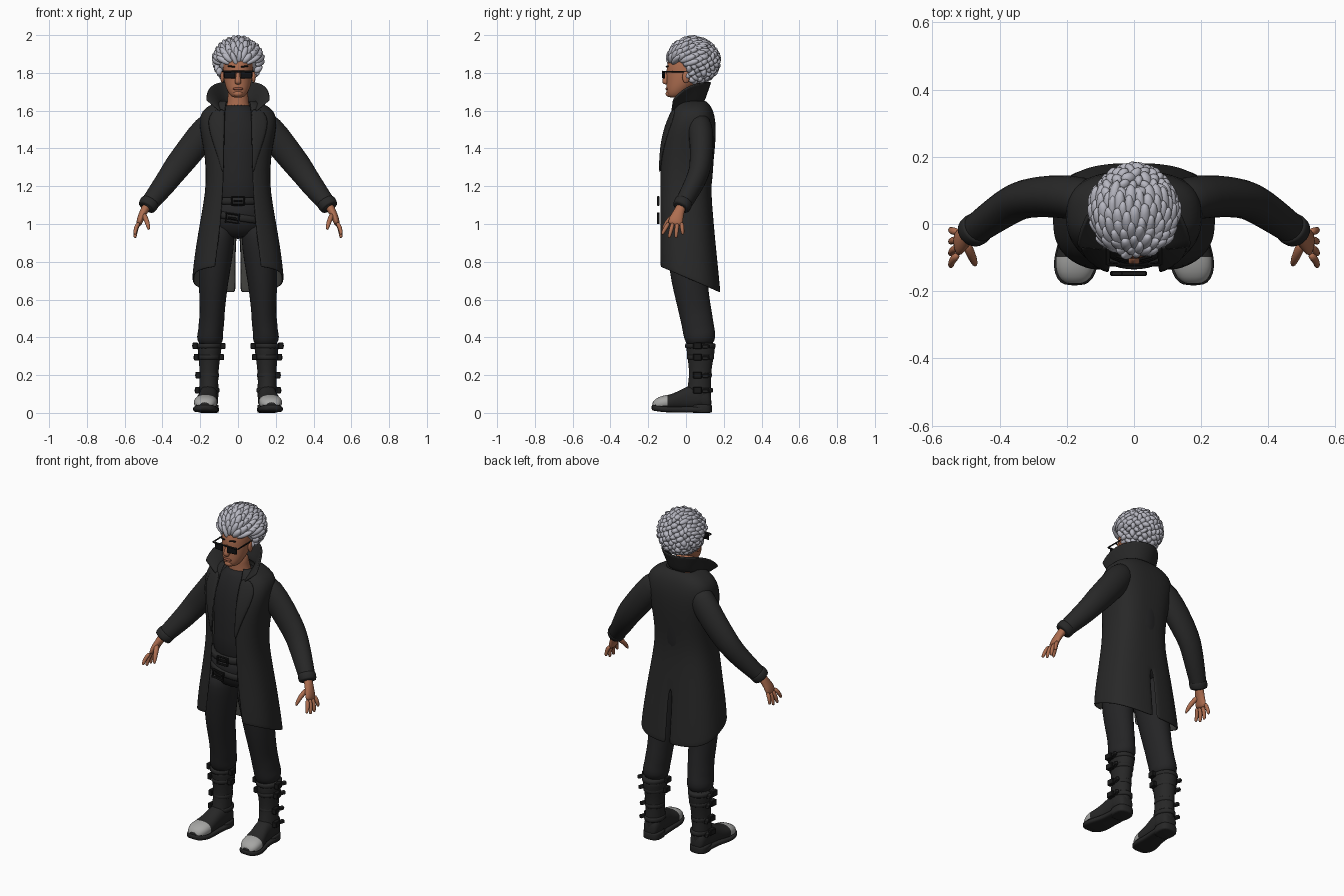
import bpy, bmesh, math, random
from mathutils import Vector, Matrix

random.seed(4)
if "Cube" in bpy.data.objects:
    bpy.data.objects.remove(bpy.data.objects["Cube"])


def material(name, r, g, b):
    m = bpy.data.materials.new(name)
    m.use_nodes = True
    m.diffuse_color = (r, g, b, 1)
    node = next(n for n in m.node_tree.nodes if n.type == "BSDF_PRINCIPLED")
    node.inputs["Base Color"].default_value = (r, g, b, 1)
    node.inputs["Roughness"].default_value = 0.8
    return m


COAT = material("coat black", .021, .021, .021)
LINING = material("lining grey", .06, .06, .055)
CLOTH = material("shirt and trouser black", .018, .018, .019)
LEATHER = material("leather black", .02, .02, .02)
METAL = material("buckle black", .01, .01, .01)
SKIN = material("brown skin", .42, .155, .08)
LIP = material("lip brown", .27, .085, .05)
HAIR = material("silver hair", .47, .47, .53)
TOE = material("toe cap grey", .38, .38, .37)
GLASS = material("lens black", .006, .006, .007)


def finish(name, bm, mats, mirror=False, subsurf=0, thick=0, smooth=True, bevel=0):
    me = bpy.data.meshes.new(name)
    for f in bm.faces:
        f.smooth = smooth
    bm.to_mesh(me)
    bm.free()
    ob = bpy.data.objects.new(name, me)
    bpy.context.collection.objects.link(ob)
    for m in mats:
        me.materials.append(m)
    if mirror:
        mod = ob.modifiers.new("mirror", "MIRROR")
        mod.merge_threshold = .002
    if thick:
        mod = ob.modifiers.new("thickness", "SOLIDIFY")
        mod.thickness = thick
        mod.material_offset = len(mats) - 1
    if bevel:
        ob.modifiers.new("bevel", "BEVEL").width = bevel
    if subsurf:
        mod = ob.modifiers.new("smooth", "SUBSURF")
        mod.levels = mod.render_levels = subsurf
    return ob


def add_loft(bm, rings, n=12, ref=(0, 1, 0), axis=None, e=1):
    """Rings are (x, y, z, width radius, radius along ref)."""
    pts = [Vector(r[:3]) for r in rings]
    loops = []
    for i, r in enumerate(rings):
        t = Vector(axis) if axis else pts[min(i + 1, len(pts) - 1)] - pts[max(i - 1, 0)]
        t.normalize()
        u = Vector(ref) - t * t.dot(Vector(ref))
        u.normalize()
        v = t.cross(u)
        loop = []
        for k in range(n):
            c, s = math.cos(math.tau * k / n), math.sin(math.tau * k / n)
            c, s = math.copysign(abs(c) ** e, c), math.copysign(abs(s) ** e, s)
            loop.append(bm.verts.new(pts[i] + u * r[4] * c + v * r[3] * s))
        loops.append(loop)
    for a, b in zip(loops, loops[1:]):
        for k in range(n):
            bm.faces.new((a[k], a[k - 1], b[k - 1], b[k]))
    bm.faces.new(loops[0])
    bm.faces.new(loops[-1][::-1])
    bmesh.ops.recalc_face_normals(bm, faces=bm.faces)


def loft(name, rings, mat, mirror=False, subsurf=1, **kw):
    bm = bmesh.new()
    add_loft(bm, rings, **kw)
    return finish(name, bm, [mat], mirror, subsurf)


def sheet(name, rows, mats, thick, subsurf=1):
    """Mirrored cloth sheet through rows of points, facing away from the body."""
    bm = bmesh.new()
    grid = [[bm.verts.new(p) for p in row] for row in rows]
    for a, b in zip(grid, grid[1:]):
        for k in range(len(a) - 1):
            bm.faces.new((a[k], a[k + 1], b[k + 1], b[k]))
    bm.normal_update()
    out = sum(f.normal.dot(f.calc_center_median() * Vector((1, 1, 0))) for f in bm.faces)
    if out < 0:
        bmesh.ops.reverse_faces(bm, faces=bm.faces)
    return finish(name, bm, mats, True, subsurf, thick)


def box(name, centre, size, mat, mirror=False, rot=(0, 0, 0), bevel=.003):
    bm = bmesh.new()
    turn = Matrix.Rotation(rot[2], 4, "Z") @ Matrix.Rotation(rot[1], 4, "Y") @ Matrix.Rotation(rot[0], 4, "X")
    bmesh.ops.create_cube(bm, size=1, matrix=Matrix.Translation(centre) @ turn @ Matrix.Diagonal((*size, 1)))
    return finish(name, bm, [mat], mirror, smooth=False, bevel=bevel)


def ball(name, centre, radii, mat, mirror=False):
    bm = bmesh.new()
    bmesh.ops.create_uvsphere(bm, u_segments=16, v_segments=10, radius=1,
                              matrix=Matrix.Translation(centre) @ Matrix.Diagonal((*radii, 1)))
    return finish(name, bm, [mat], mirror)


# Long coat: height, half width, front, back, opening, back slit, hem tilt
COAT_RINGS = [
    (1.655, .09, -.05, .10, .06, 0, 0), (1.635, .14, -.06, .125, .065, 0, 0),
    (1.60, .195, -.075, .145, .068, 0, 0), (1.54, .207, -.105, .158, .07, 0, 0),
    (1.46, .195, -.13, .158, .072, 0, 0), (1.36, .175, -.142, .15, .074, 0, 0),
    (1.22, .167, -.145, .132, .078, 0, 0), (1.1, .185, -.145, .138, .085, 0, 0),
    (.97, .208, -.145, .152, .095, 0, -.1), (.94, .213, -.145, .155, .098, .01, -.13),
    (.82, .232, -.147, .17, .11, .011, -.3), (.72, .242, -.147, .182, .12, .012, -.42),
    (.708, .242, -.147, .182, .12, .012, -.42)]
POWER = .75


def coat_row(z, w, front, back, opening, slit, tilt, steps=18):
    start = math.asin((opening / w) ** (1 / POWER))
    end = math.pi - math.asin((slit / w) ** (1 / POWER))
    yc, d, row = (front + back) / 2, (back - front) / 2, []
    for k in range(steps + 1):
        a = start + (end - start) * k / steps
        c = math.cos(a)
        y = yc - d * math.copysign(abs(c) ** POWER, c)
        row.append((w * max(math.sin(a), 0) ** POWER, y, z + tilt * (y - yc)))
    return row


def coat_front(x, z):
    for hi, lo in zip(COAT_RINGS, COAT_RINGS[1:]):
        if lo[0] <= z <= hi[0]:
            t = (hi[0] - z) / (hi[0] - lo[0])
            w, f, b = (hi[i] + (lo[i] - hi[i]) * t for i in (1, 2, 3))
            s = min(x / w, .97) ** (1 / POWER)
            return (f + b) / 2 - (b - f) / 2 * (1 - s * s) ** (POWER / 2)


sheet("long_coat", [coat_row(*r) for r in COAT_RINGS], [COAT, LINING], .01)

# Lapels lie just above the coat front
sheet("lapels", [[(x, coat_front(x, z) - .008, z) for x in (a, (a + b) / 2, b)] for a, b, z in
      [(.07, .125, 1.61), (.07, .16, 1.57), (.072, .162, 1.52), (.073, .14, 1.44), (.075, .11, 1.36), (.077, .084, 1.27)]],
      [COAT], .01)

# Raised collar
low = [(0, .10, 1.64), (.06, .085, 1.64), (.092, .03, 1.635), (.097, -.03, 1.615), (.082, -.08, 1.575)]
high = [(0, .14, 1.75), (.075, .12, 1.75), (.13, .055, 1.742), (.165, -.015, 1.71), (.172, -.068, 1.65)]
sheet("collar", [[Vector(a).lerp(Vector(b), t) for a, b in zip(low, high)] for t in (0, .5, .97, 1)], [COAT], .012)

# Sleeves and cuffs
loft("sleeves", [(.11, .06, 1.56, .06, .06), (.16, .077, 1.51, .082, .07), (.24, .085, 1.405, .08, .066),
                 (.325, .077, 1.30, .074, .06), (.36, .06, 1.25, .066, .057), (.40, .035, 1.195, .062, .054),
                 (.47, -.015, 1.108, .048, .047), (.49, -.03, 1.08, .047, .045)], COAT, True)
loft("cuffs", [(.462, -.009, 1.122, .05, .048), (.465, -.012, 1.117, .055, .052),
               (.483, -.025, 1.09, .052, .05), (.486, -.028, 1.085, .047, .046)], COAT, True)

# Hands with four fingers and a thumb
bm = bmesh.new()
add_loft(bm, [(.48, -.022, 1.10, .027, .03), (.497, -.035, 1.07, .022, .028), (.512, -.048, 1.04, .02, .037),
              (.522, -.056, 1.01, .018, .042), (.526, -.06, .992, .012, .036)], n=10)
for i, tip_z in enumerate((.95, .932, .932, .95)):
    base = Vector((.523, -.09 + .022 * i, 1.01))
    tip = Vector((.545, -.125 + .036 * i, tip_z))
    knuckle = base.lerp(tip, .5) + Vector((.008, 0, 0))
    add_loft(bm, [(*base, .013, .013), (*knuckle, .012, .012), (*tip, .010, .010), (*(tip - Vector((0, 0, .006))), .005, .005)], n=8)
add_loft(bm, [(.502, -.05, 1.055, .016, .018), (.486, -.088, 1.025, .015, .016),
              (.475, -.113, .99, .012, .012), (.472, -.124, .968, .006, .006)], n=8)
finish("hands", bm, [SKIN], True, 1)

# Shirt, trousers and belts
UP = (0, 0, 1)
loft("shirt", [(0, .02, 1.635, .066, .07), (0, .02, 1.61, .085, .085), (0, .02, 1.55, .15, .115), (0, .018, 1.42, .15, .138),
               (0, .01, 1.25, .14, .132), (0, 0, 1.05, .155, .128)], CLOTH, axis=UP, n=20)
loft("hips", [(0, 0, 1.15, .148, .126), (0, 0, 1.05, .165, .13), (0, .01, .97, .165, .12), (0, .02, .92, .09, .08)],
     CLOTH, axis=UP, n=20)
loft("trouser_legs", [(.09, .0, 1.02, .07, .10), (.102, .005, .93, .088, .118), (.118, .008, .82, .09, .105),
                      (.13, .018, .7, .08, .098), (.134, .036, .6, .072, .09), (.137, .052, .52, .066, .088),
                      (.14, .06, .48, .07, .086), (.145, .068, .43, .066, .086), (.148, .075, .40, .074, .086),
                      (.15, .078, .35, .06, .07)], CLOTH, True, n=16)
for name, z, tilt in (("upper_belt", 1.122, 0), ("lower_belt", 1.035, .15)):
    belt = loft(name, [(0, 0, z + d, w, w - .025) for d, w in ((-.02, .155), (-.018, .162), (.018, .162), (.02, .155))],
                LEATHER, axis=UP, n=24)
    belt.data.transform(Matrix.Translation((0, 0, z)) @ Matrix.Rotation(tilt, 4, "Y") @ Matrix.Translation((0, 0, -z)))
for name, x, z, tilt in (("upper_buckle", 0, 1.122, 0), ("lower_buckle", -.03, 1.03, .15)):
    for dx, dz, w, h in ((0, .022, .075, .008), (0, -.022, .075, .008), (-.034, 0, .008, .05), (.034, 0, .008, .05), (0, 0, .045, .012)):
        box(name, (x + dx, -.147, z + dz), (w, .014, h), METAL, rot=(0, tilt, 0))

# Boot shafts with straps and buckles
SHAFT = [(.15, .078, .385, .07, .082), (.151, .078, .33, .064, .077), (.152, .076, .27, .055, .066),
         (.154, .075, .2, .05, .058), (.155, .072, .14, .052, .064), (.155, .065, .07, .052, .07), (.155, .065, .03, .05, .068)]
loft("boot_shafts", SHAFT, LEATHER, True, n=16)
for z, rx, ry in ((.355, .07, .083), (.295, .063, .074), (.20, .054, .063), (.12, .057, .07)):
    loft("boot_strap", [(.153, .076, z + d, rx - s, ry - s) for d, s in ((-.014, .006), (-.012, 0), (.012, 0), (.014, .006))],
         LEATHER, True, axis=UP, n=16)
    box("outer_buckle", (.156 + rx, .06, z), (.026, .045, .034), METAL, True, (0, 0, .1))
    box("strap_end", (.158 + rx, .105, z - .003), (.02, .035, .02), LEATHER, True, (0, .2, -.35))
    if z > .25:
        box("inner_buckle", (.15 - rx, .06, z), (.026, .04, .032), METAL, True)

# Boot feet with grey toe caps
bm = bmesh.new()
FEET = [(.155, .135, .03, .09), (.155, .12, .048, .13), (.155, .06, .052, .155), (.158, .0, .05, .14), (.164, -.04, .054, .115),
        (.17, -.085, .062, .098), (.174, -.125, .062, .092), (.176, -.16, .05, .078), (.177, -.18, .026, .055)]
add_loft(bm, [(x, y, top / 2 + .008, w, top / 2 - .008) for x, y, w, top in FEET], n=16, ref=UP, axis=(0, -1, 0), e=.85)
bmesh.ops.bisect_plane(bm, geom=bm.verts[:] + bm.edges[:] + bm.faces[:], plane_co=(0, -.095, 0), plane_no=(0, 1, 0))
for f in bm.faces:
    c = f.calc_center_median()
    f.material_index = int(c.y < -.095 and c.z > .036)
finish("boot_feet", bm, [LEATHER, TOE], True, 1)
loft("boot_soles", [(x, y - .004, .018 + max(0, -.11 - y) * .16, w + .005, .016) for x, y, w, top in FEET],
     LEATHER, True, n=16, ref=UP, axis=(0, -1, 0), e=.5)
loft("boot_heels", [(.155, .082, z, .054, .056) for z in (0, .003, .04, .045)], LEATHER, True, axis=UP, n=16, e=.7)

# Head, neck and face
loft("head", [(0, y, z, w, d) for z, y, w, d in (
    (1.668, -.06, .026, .03), (1.684, -.052, .046, .05), (1.715, -.037, .062, .068), (1.75, -.016, .073, .088),
    (1.80, -.001, .08, .104), (1.85, .0, .08, .102), (1.90, .01, .072, .085), (1.94, .02, .04, .05))],
     SKIN, axis=UP, n=20, subsurf=2)
loft("neck", [(0, .005, 1.73, .056, .05), (0, .012, 1.67, .056, .053), (0, .02, 1.62, .062, .06), (0, .02, 1.57, .09, .07)], SKIN, axis=UP)
loft("nose", [(0, -.096, 1.81, .009, .012), (0, -.108, 1.775, .012, .014), (0, -.113, 1.75, .02, .017), (0, -.105, 1.738, .013, .01)],
     SKIN, axis=UP)
ball("chin", (0, -.088, 1.69, ), (.026, .02, .018), SKIN)
ball("lips", (0, -.099, 1.716), (.027, .01, .008), LIP)
ball("ears", (.083, .0, 1.778), (.01, .02, .032), SKIN, True)
box("eyebrows", (.035, -.1, 1.834), (.04, .009, .008), METAL, True, (0, -.1, .25))

# Sunglasses
box("lenses", (.043, -.119, 1.79), (.062, .008, .042), GLASS, True, (0, 0, .15), .006)
box("brow_bar", (0, -.122, 1.807), (.16, .008, .009), METAL)
box("temples", (.083, -.055, 1.807), (.005, .135, .008), METAL, True, bevel=.001)

# Hair: a core covered in swept locks, becoming curls at the back
ball("hair_core", (0, .055, 1.87), (.108, .112, .105), HAIR)
bm = bmesh.new()
centre, radii, count = Vector((0, .04, 1.862)), Vector((.118, .128, .114)), 230
for i in range(count):
    h = 1 - 2 * (i + .5) / count
    a = i * math.pi * (3 - math.sqrt(5))
    d = Vector((math.cos(a) * math.sqrt(1 - h * h), math.sin(a) * math.sqrt(1 - h * h), h))
    p = centre + d * radii
    if p.z < 1.865 and p.y < .0 or h < -.93:
        continue
    curl = d.y > .35 or h < -.1
    sweep = Vector((0, 1, .3))
    if curl:
        sweep = Vector((random.uniform(-1, 1), random.uniform(-1, 1), random.uniform(-1, 1)))
    along = (sweep - d * sweep.dot(d)).normalized()
    along = (along + d * (.5 if curl else .3)).normalized()
    side = along.cross(d).normalized()
    turn = Matrix((side, along, side.cross(along))).transposed().to_4x4()
    size = (.015, .022, .016) if curl else (.016, .042, .017)
    size = [s * random.uniform(.85, 1.2) for s in size]
    bmesh.ops.create_icosphere(bm, subdivisions=2, radius=1,
                               matrix=Matrix.Translation(p) @ turn @ Matrix.Diagonal((*size, 1)))
finish("hair_locks", bm, [HAIR])
